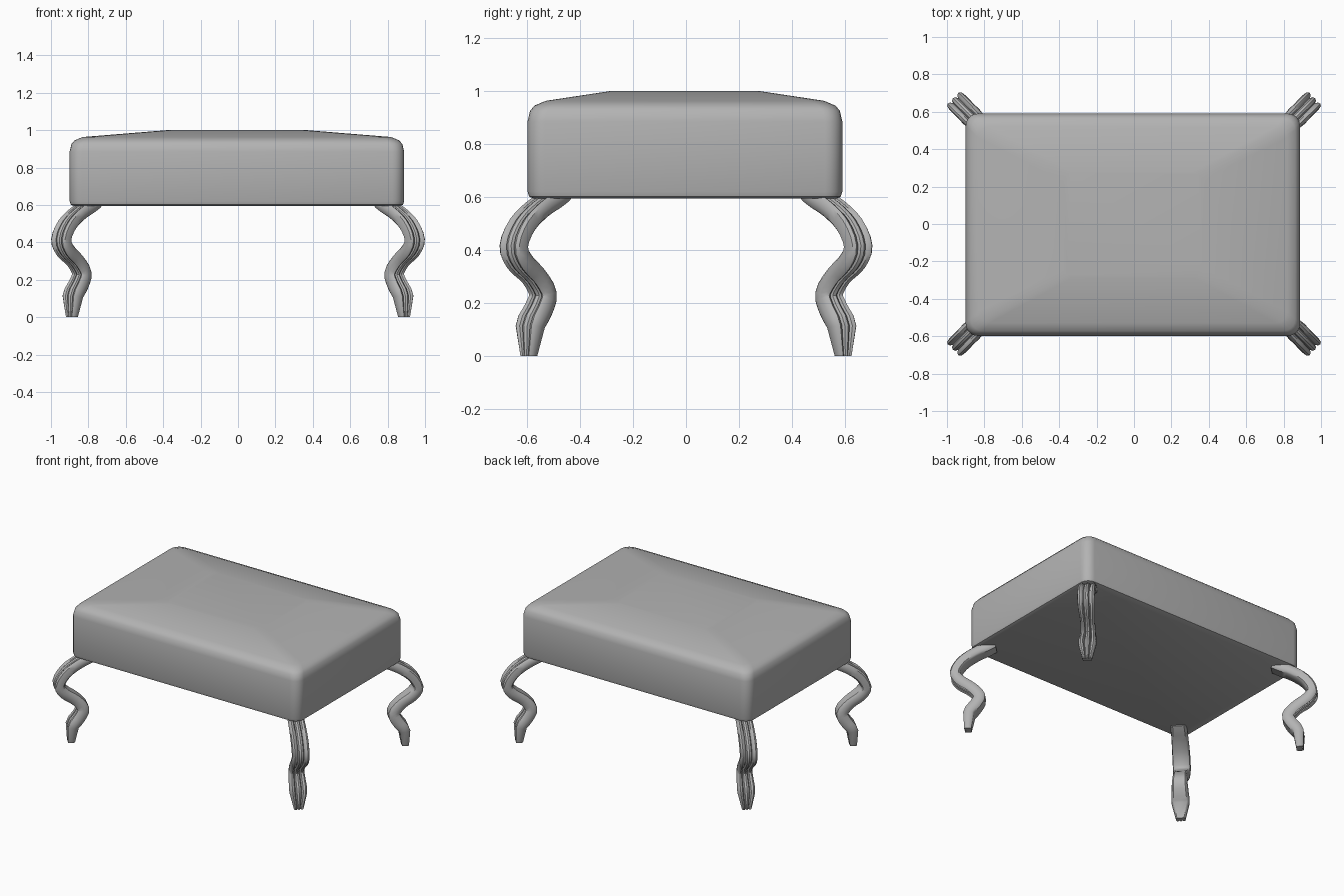
import bpy, bmesh, math
from mathutils import Vector

if "Cube" in bpy.data.objects:
    bpy.data.objects.remove(bpy.data.objects["Cube"])

# Mid-grey finish shared by all parts
grey = bpy.data.materials.new("grey_finish")
grey.diffuse_color = (0.45, 0.45, 0.45, 1)
grey.use_nodes = True
grey.node_tree.nodes["Principled BSDF"].inputs["Base Color"].default_value = grey.diffuse_color


def loft(name, rings, angle):
    """Skin a list of equal-length point rings and cap both ends."""
    bm = bmesh.new()
    vs = [[bm.verts.new(p) for p in r] for r in rings]
    n = len(rings[0])
    for a, b in zip(vs, vs[1:]):
        for i in range(n):
            j = (i + 1) % n
            bm.faces.new((a[i], a[j], b[j], b[i]))
    bm.faces.new(vs[0])
    bm.faces.new(vs[-1])
    bmesh.ops.recalc_face_normals(bm, faces=bm.faces)
    me = bpy.data.meshes.new(name)
    bm.to_mesh(me)
    bm.free()
    me.materials.append(grey)
    ob = bpy.data.objects.new(name, me)
    bpy.context.collection.objects.link(ob)
    bpy.ops.object.select_all(action='DESELECT')
    ob.select_set(True)
    bpy.context.view_layer.objects.active = ob
    bpy.ops.object.shade_smooth_by_angle(angle=math.radians(angle))
    return ob


def rounded_rect(hx, hy, r, z, steps=5):
    pts = []
    for k, (sx, sy) in enumerate([(1, 1), (-1, 1), (-1, -1), (1, -1)]):
        for i in range(steps + 1):
            t = math.pi / 2 * (k + i / steps)
            pts.append((sx * (hx - r) + r * math.cos(t),
                        sy * (hy - r) + r * math.sin(t), z))
    return pts


# Cushioned seat with softened edges and a low crown
seat = loft("seat", [rounded_rect(*s) for s in [
    (0.872, 0.572, 0.05, 0.595), (0.888, 0.588, 0.06, 0.601),
    (0.894, 0.594, 0.065, 0.62), (0.894, 0.594, 0.065, 0.885),
    (0.885, 0.585, 0.065, 0.925), (0.868, 0.568, 0.065, 0.945),
    (0.825, 0.525, 0.06, 0.963), (0.37, 0.28, 0.05, 1.0)]], 50)
seat.location = (-0.006, -0.004, 0)

# Fluted leg section: flat back, three ridges on the outer face
half = [(0.0, 0.5), (0.11, 0.42), (0.17, 0.2), (0.24, 0.42), (0.36, 0.5),
        (0.46, 0.36), (0.5, 0.0), (0.46, -0.36), (0.36, -0.5)]
section = half + [(-u, v) for u, v in reversed(half[1:])]

# Leg path: offset along the corner diagonal, height, width, depth
knots = [Vector(p) for p in [
    (0.475, 0.615, 0.10, 0.065), (0.505, 0.592, 0.105, 0.065),
    (0.560, 0.555, 0.11, 0.065), (0.618, 0.495, 0.115, 0.065),
    (0.650, 0.415, 0.115, 0.065), (0.628, 0.355, 0.11, 0.07),
    (0.575, 0.30, 0.095, 0.07), (0.540, 0.235, 0.10, 0.075),
    (0.557, 0.175, 0.11, 0.075), (0.588, 0.11, 0.115, 0.07),
    (0.593, 0.0, 0.062, 0.045)]]


def smooth(pts, steps=3):
    """Catmull-Rom curve through the knots; the foot stays straight."""
    out = []
    for i in range(len(pts) - 2):
        p0, p1, p2, p3 = pts[max(i - 1, 0)], pts[i], pts[i + 1], pts[i + 2]
        for s in range(steps):
            t = s / steps
            out.append(0.5 * (2 * p1 + (p2 - p0) * t
                              + (2 * p0 - 5 * p1 + 4 * p2 - p3) * t ** 2
                              + (3 * p1 - p0 - 3 * p2 + p3) * t ** 3))
    return out + pts[-2:]


path = smooth(knots)
R2 = math.sqrt(2)


def leg(name, sx, sy):
    rings = []
    for k, (a, z, w, d) in enumerate(path):
        p, q = path[max(k - 1, 0)], path[min(k + 1, len(path) - 1)]
        t = Vector(((q[0] - p[0]) * R2, q[1] - p[1])).normalized()
        if k == len(path) - 1:
            t = Vector((0, -1))
        nr, nz = -t.y, t.x          # outward normal in the diagonal plane
        ring = []
        for u, v in section:
            rad, side = v * d * nr / R2, u * w / R2
            ring.append((sx * (a + 0.295 + rad + side),
                         sy * (a + rad - side), z + v * d * nz))
        rings.append(ring)
    return loft(name, rings, 40)


# Four cabriole legs
for fb, sy in (("front", -1), ("back", 1)):
    for lr, sx in (("left", -1), ("right", 1)):
        leg(f"{fb}_{lr}_leg", sx, sy)
